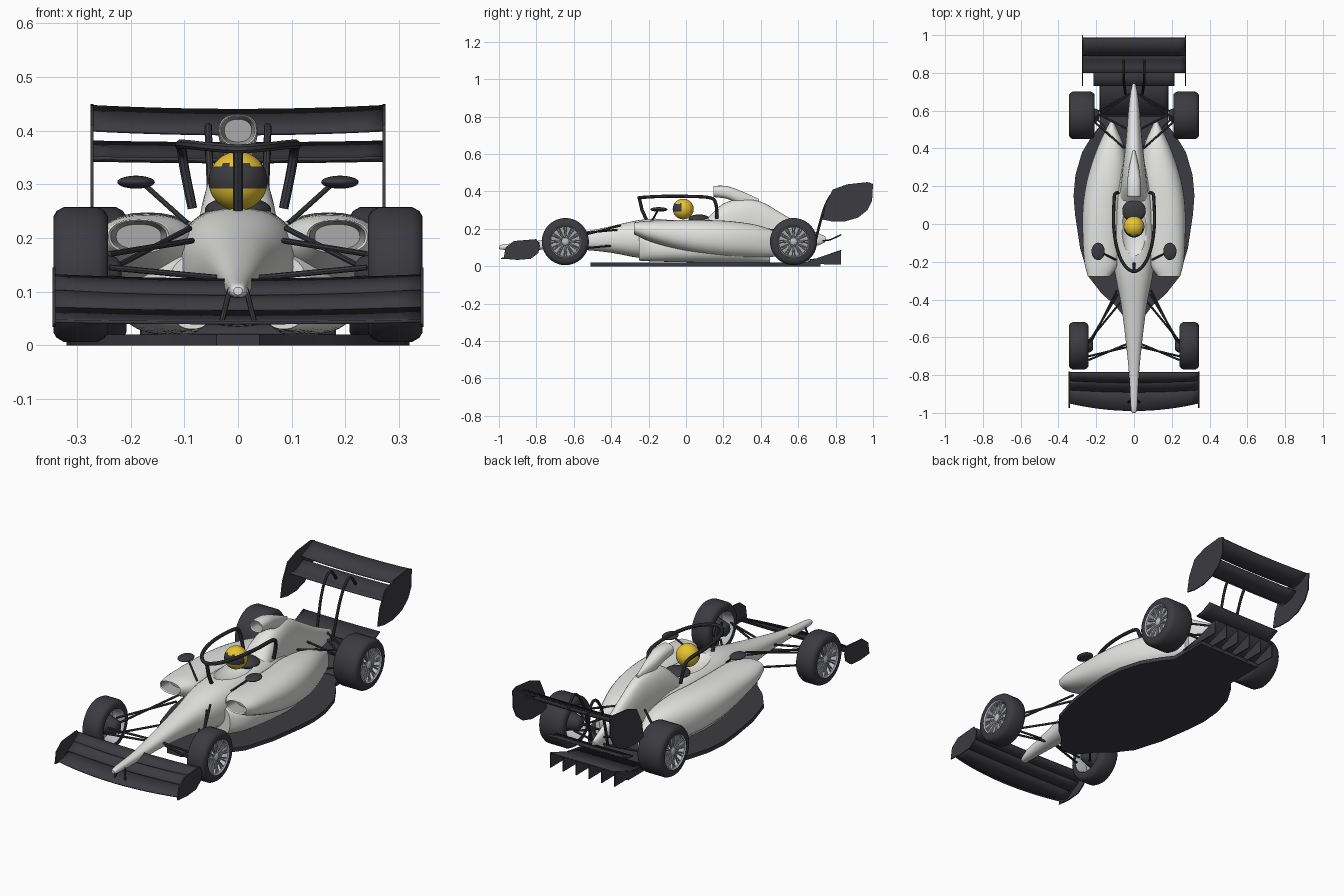
import bpy, bmesh
from math import sin, cos, pi, radians, copysign
from mathutils import Vector

if "Cube" in bpy.data.objects:
    bpy.data.objects.remove(bpy.data.objects["Cube"])


def material(name, r, g, b):
    m = bpy.data.materials.new(name)
    m.use_nodes = True
    m.diffuse_color = (r, g, b, 1)
    m.node_tree.nodes["Principled BSDF"].inputs["Base Color"].default_value = (r, g, b, 1)
    return m


WHITE = material("body white", .78, .78, .77)
CARBON = material("carbon grey", .045, .043, .05)
SILVER = material("rim silver", .5, .52, .55)
YELLOW = material("helmet yellow", .8, .55, .03)
DUCT = material("duct grey", .4, .4, .4)


def smooth(ob):
    bpy.ops.object.select_all(action='DESELECT')
    bpy.context.view_layer.objects.active = ob
    ob.select_set(True)
    bpy.ops.object.shade_smooth_by_angle(angle=radians(40))
    return ob


def skin(name, rings, mat, cyclic=True, caps=(True, True)):
    """Join successive rings of points into one surface."""
    bm = bmesh.new()
    rows = [[bm.verts.new(p) for p in ring] for ring in rings]
    n = len(rows[0])
    for a, b in zip(rows, rows[1:]):
        for i in range(n if cyclic else n - 1):
            j = (i + 1) % n
            bm.faces.new((a[i], a[j], b[j], b[i]))
    if cyclic and caps[0]:
        bm.faces.new(rows[0])
    if cyclic and caps[1]:
        bm.faces.new(rows[-1])
    bmesh.ops.recalc_face_normals(bm, faces=bm.faces)
    me = bpy.data.meshes.new(name)
    bm.to_mesh(me)
    bm.free()
    me.materials.append(mat)
    ob = bpy.data.objects.new(name, me)
    bpy.context.collection.objects.link(ob)
    return smooth(ob)


def ease(stations, steps=5):
    """Fill in between stations with a smooth spline."""
    p = [Vector(s) for s in stations]
    p = [p[0]] + p + [p[-1]]
    out = []
    for a, b, c, d in zip(p, p[1:], p[2:], p[3:]):
        for k in range(steps):
            t = k / steps
            out.append(b + (c - a) * (t / 2) + (a * 2 - b * 5 + c * 4 - d) * (t * t / 2)
                       + (b * 3 - a - c * 3 + d) * (t ** 3 / 2))
    return out + [p[-1]]


def section(y, x0, x1, z0, z1, k=1, n=32):
    pts = []
    for i in range(n):
        c, s = cos(2 * pi * i / n), sin(2 * pi * i / n)
        pts.append(((x0 + x1) / 2 + k * (x1 - x0) / 2 * copysign(abs(c) ** .85, c), y,
                    (z0 + z1) / 2 + k * (z1 - z0) / 2 * copysign(abs(s) ** .85, s)))
    return pts


def loft(name, stations, mat, mouth=0):
    """Stations are y, x from, x to, z from, z to; mouth is an inlet depth."""
    ob = skin(name, [section(*s) for s in ease(stations)], mat, caps=(not mouth, True))
    if mouth:
        y, *box = stations[0]
        skin(name + "_lip", [section(y, *box), section(y - .004, *box, .94),
                             section(y, *box, .87)], mat, caps=(False, False))
        skin(name + "_duct", [section(y, *box, .87), section(y + mouth, *box, .7)],
             DUCT, caps=(False, True))
    return ob


def lathe(name, profile, mat, y, z, caps=(False, False), n=40):
    return skin(name, [[(x, y + r * cos(2 * pi * i / n), z + r * sin(2 * pi * i / n))
                        for i in range(n)] for x, r in profile], mat, caps=caps)


def tubes(name, paths, r, mat, curved=False):
    cu = bpy.data.curves.new(name, 'CURVE')
    cu.dimensions, cu.bevel_depth, cu.bevel_resolution = '3D', r, 2
    cu.use_fill_caps = True
    for path in paths:
        pts = ease(path, 6) if curved else path
        sp = cu.splines.new('POLY')
        sp.points.add(len(pts) - 1)
        for q, p in zip(sp.points, pts):
            q.co = (*p, 1)
    cu.materials.append(mat)
    ob = bpy.data.objects.new(name, cu)
    bpy.context.collection.objects.link(ob)
    bpy.ops.object.select_all(action='DESELECT')
    bpy.context.view_layer.objects.active = ob
    ob.select_set(True)
    bpy.ops.object.convert(target='MESH')
    return smooth(bpy.context.object)


def wing(name, half, chord, sweep=0, rise=0, t=.006):
    """A thin blade spanning x; the leading edge sweeps back at the tips."""
    rows = []
    for i in range(17):
        u = i / 8 - 1
        rows.append([(u * half, y + sweep * u * u * (1 - j / (len(chord) - 1)), z + rise * u * u)
                     for j, (y, z) in enumerate(chord)])
    ob = skin(name, rows, CARBON, cyclic=False)
    mod = ob.modifiers.new("thickness", 'SOLIDIFY')
    mod.thickness, mod.offset = t, 0


def plate(name, outline, x, t=.006):
    skin(name, [[(x + d, y, z) for y, z in outline] for d in (-t / 2, t / 2)], CARBON)


def ball(name, loc, scale, mat):
    bpy.ops.mesh.primitive_uv_sphere_add(segments=36, ring_count=24, location=loc)
    ob = bpy.context.object
    ob.name, ob.scale = name, scale
    ob.data.materials.append(mat)
    return smooth(ob)


def flip(path, s):
    return [(s * x, y, z) for x, y, z in path]


# Central body with the cockpit opening
nose = [(-1, .008, .094, .108), (-.97, .017, .088, .118), (-.8, .026, .088, .135), (-.6, .046, .09, .172),
        (-.42, .07, .075, .21), (-.25, .103, .045, .247), (-.1, .115, .035, .258), (.1, .11, .035, .26),
        (.25, .09, .035, .25), (.4, .05, .04, .2)]
tub = loft("central_body", [(y, -w, w, a, b) for y, w, a, b in nose], WHITE)
hole = ball("cockpit_cutter", (0, -.03, .275), (.075, .15, .055), WHITE)
hole.hide_render = True
hole.hide_set(True)
cut = tub.modifiers.new("cockpit", 'BOOLEAN')
cut.operation, cut.object, cut.solver = 'DIFFERENCE', hole, 'EXACT'
ball("headrest", (0, .07, .252), (.062, .058, .025), CARBON)

# Engine cover and air intake
spine = [(.12, .08, .1, .262), (.2, .07, .1, .335), (.3, .06, .1, .36), (.4, .048, .08, .345),
         (.5, .038, .08, .29), (.6, .03, .09, .23), (.7, .018, .11, .18), (.745, .006, .13, .16)]
loft("engine_cover", [(y, -w, w, a, b) for y, w, a, b in spine], WHITE)
scoop = [(.15, .036, .37, .43), (.22, .036, .36, .428), (.3, .026, .33, .4), (.39, .006, .32, .36)]
loft("air_intake", [(y, -w, w, a, b) for y, w, a, b in scoop], WHITE, mouth=.05)

# Floor
edge = [(.04, -.51), (.1, -.43), (.17, -.37), (.24, -.28), (.285, -.13), (.312, .05), (.32, .15),
        (.31, .26), (.275, .38), (.22, .47), (.18, .52), (.18, .72)]
outline = edge + [(-x, y) for x, y in reversed(edge)]
skin("floor", [[(x, y, z) for x, y in outline] for z in (0, .02)], CARBON)
wing("diffuser_roof", .18, [(.58, .022), (.7, .04), (.83, .085)])
for i in range(6):
    plate("diffuser_strake", [(.6, .012), (.83, .01), (.83, .085), (.7, .04)], -.18 + .072 * i, .005)

# Front wing
wing("front_wing_main", .342, [(-.99, .042), (-.93, .045), (-.88, .065)], .04, .003)
wing("front_wing_middle", .342, [(-.89, .066), (-.85, .082), (-.83, .096)], .012, .005)
wing("front_wing_flap", .342, [(-.84, .094), (-.81, .108), (-.785, .122)], .01, .008)

# Rear wing
wing("rear_wing_main", .27, [(.8, .346), (.83, .342), (.87, .354), (.905, .376)], 0, .003)
wing("rear_wing_flap", .27, [(.89, .394), (.94, .412), (.985, .438)], 0, .007)
wing("beam_wing", .215, [(.73, .135), (.77, .14), (.83, .168)], 0, .002)

front_plate = [(-.975, .04), (-.965, .1), (-.92, .135), (-.8, .145), (-.78, .11), (-.79, .07), (-.83, .04), (-.9, .034)]
rear_plate = [(.73, .25), (.745, .33), (.785, .41), (.86, .438), (.97, .45), (1, .44),
              (.995, .35), (.97, .3), (.92, .26), (.85, .24), (.78, .24)]


def wheel(name, y, x0, x1, s):
    z, r = .132, .126
    tyre = [(x0, .086), (x0, .108), (x0 + .006, .118), (x0 + .02, r), (x1 - .02, r),
            (x1 - .006, .118), (x1, .108), (x1, .086)]
    lathe(name + "_tyre", [(s * x, q) for x, q in tyre], CARBON, y, z)
    rim = [(x0, .087), (x0 + .015, .079), (x1 - .03, .079), (x1 - .006, .081), (x1, .088)]
    lathe(name + "_rim", [(s * x, q) for x, q in rim], SILVER, y, z)
    lathe(name + "_backing", [(s * (x1 - .04), .08), (s * (x1 - .036), .08)], DUCT, y, z, (True, True))
    lathe(name + "_hub", [(s * (x1 - .035), .02), (s * (x1 - .012), .02), (s * (x1 - .006), .012)],
          SILVER, y, z, (True, True))
    spokes = []
    for i in range(12):
        for d in (-.09, .09):
            a = 2 * pi * i / 12
            spokes.append([(s * (x1 - q), y + l * cos(a + e), z + l * sin(a + e))
                           for q, l, e in ((.016, .015, 0), (.009, .083, d))])
    tubes(name + "_spokes", spokes, .0032, SILVER)
    lathe(name + "_brake_drum", [(s * (x0 - .025), .02), (s * (x0 - .015), .032), (s * (x0 + .05), .05)],
          CARBON, y, z, (True, True))


front_arms = [[(.24, -.65, .14), (.09, -.35, .218)], [(.24, -.63, .17), (.085, -.37, .195)],
              [(.24, -.7, .145), (.03, -.65, .125)], [(.24, -.72, .125), (.025, -.63, .105)],
              [(.24, -.62, .09), (.06, -.4, .11)]]
rear_arms = [[(.22, .55, .185), (.05, .4, .2)], [(.22, .55, .185), (.02, .69, .165)],
             [(.22, .58, .09), (.04, .4, .09)], [(.22, .58, .09), (.02, .69, .13)],
             [(.22, .575, .132), (0, .575, .132)], [(.22, .6, .11), (.03, .5, .2)]]
pylon = [(.045, .69, .13), (.052, .74, .31), (.055, .785, .39), (.055, .825, .405), (.055, .865, .355)]

# Everything that comes in left and right pairs
for s, side in ((1, "left"), (-1, "right")):
    pod = [(-.275, .125, .245, .17, .235), (-.2, .08, .263, .135, .243), (-.05, .07, .272, .09, .247),
           (.1, .06, .27, .06, .247), (.25, .04, .245, .045, .24), (.4, .05, .195, .045, .215),
           (.54, .105, .13, .06, .16)]
    loft(side + "_sidepod", [(y, *sorted((s * a, s * b)), c, d) for y, a, b, c, d in pod], WHITE, mouth=.06)
    under = [(-.25, .04, .13, .03, .165), (-.15, .04, .19, .025, .17), (.1, .04, .225, .02, .17),
             (.3, .04, .19, .02, .16), (.45, .06, .13, .02, .12)]
    loft(side + "_undercut", [(y, *sorted((s * a, s * b)), c, d) for y, a, b, c, d in under], WHITE)
    wheel(side + "_front_wheel", -.645, .242, .344, s)
    wheel(side + "_rear_wheel", .575, .208, .344, s)
    tubes(side + "_front_suspension", [flip(p, s) for p in front_arms], .0055, CARBON)
    tubes(side + "_rear_suspension", [flip(p, s) for p in rear_arms], .0055, CARBON)
    plate(side + "_front_endplate", front_plate, s * .343)
    plate(side + "_rear_endplate", rear_plate, s * .272)
    tubes(side + "_rear_wing_pylon", [flip(pylon, s)], .007, CARBON, True)
    tubes(side + "_front_wing_pylon", [flip([(.015, -.93, .105), (.03, -.945, .045)], s)], .005, CARBON)
    ball(side + "_mirror", (s * .19, -.145, .304), (.035, .046, .012), CARBON)
    tubes(side + "_mirror_stem", [flip([(.175, -.15, .3), (.095, -.19, .228)], s)], .005, CARBON)

# Cockpit hoop
half = [(.085, .165, .255), (.1, .16, .33), (.105, .13, .366), (.108, 0, .374),
        (.092, -.12, .374), (.056, -.21, .37)]
hoop = half + [(0, -.252, .366)] + flip(reversed(half), -1)
tubes("cockpit_hoop", [hoop], .009, CARBON, True)
tubes("hoop_pillar", [[(0, -.25, .366), (0, -.235, .3), (0, -.205, .235)]], .009, CARBON)

# Helmet with a visor that has a jagged upper edge
helmet = ball("helmet", (0, -.015, .306), (.055, .056, .055), YELLOW)
helmet.data.materials.append(CARBON)
for f in helmet.data.polygons:
    c = f.center
    top = .62 if f.index % 2 else .5
    if c.y < -.2 and -.3 < c.z < top:
        f.material_index = 1
